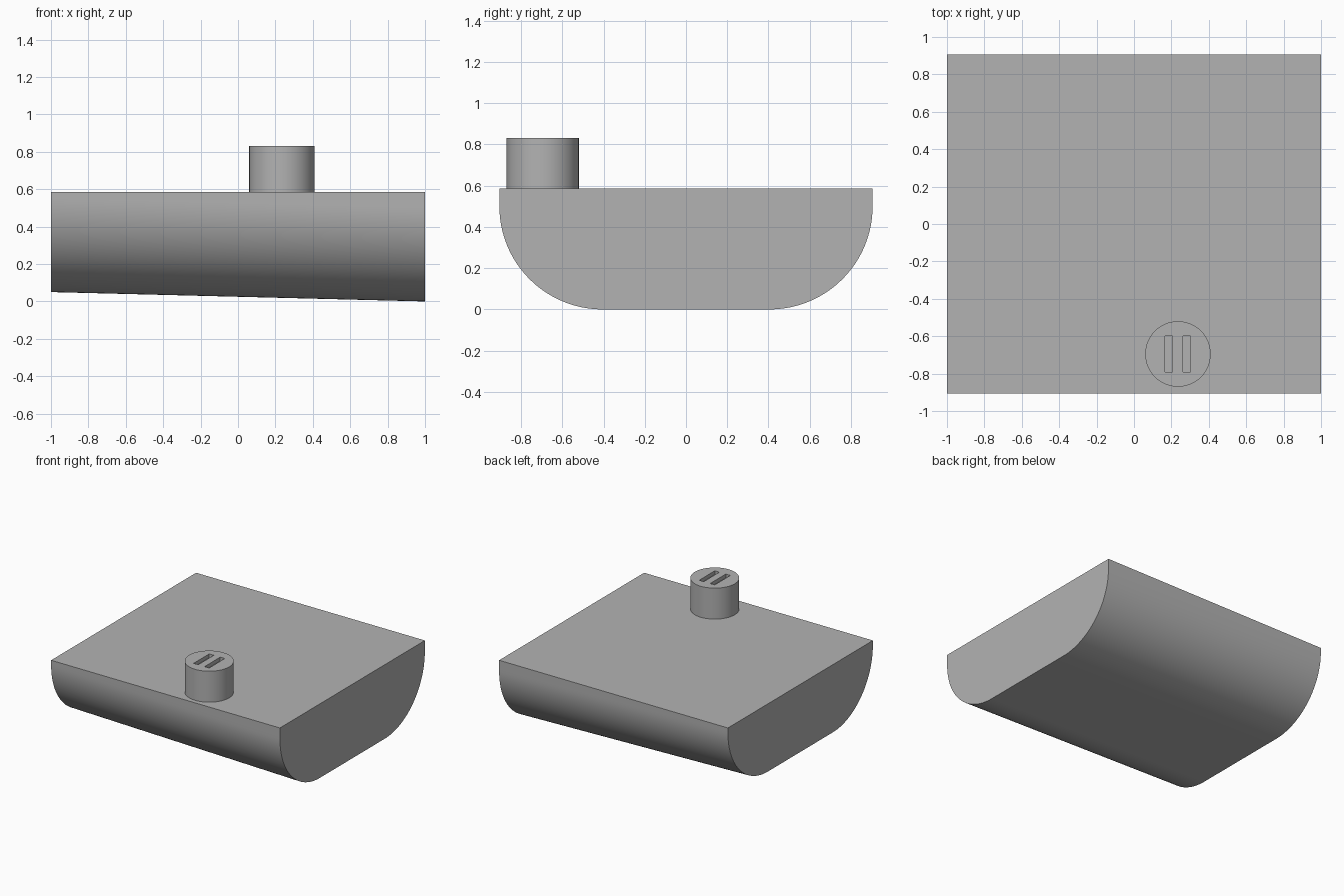
import bpy, bmesh, math

if "Cube" in bpy.data.objects:
    bpy.data.objects.remove(bpy.data.objects["Cube"], do_unlink=True)

grey = bpy.data.materials.new("plain_grey")
grey.use_nodes = True
grey.diffuse_color = (0.45, 0.45, 0.45, 1)
grey.node_tree.nodes["Principled BSDF"].inputs["Base Color"].default_value = (0.45, 0.45, 0.45, 1)

TOP, HALF_Y, RADIUS = 0.585, 0.905, 0.5


def finish(obj):
    obj.data.materials.clear()
    obj.data.materials.append(grey)
    bpy.ops.object.select_all(action='DESELECT')
    obj.select_set(True)
    bpy.context.view_layer.objects.active = obj
    bpy.ops.object.shade_smooth_by_angle(angle=math.radians(30))


def section(floor, steps=32):
    """Half-pill outline: flat top, rounded lower corners, flat underside."""
    half = [(HALF_Y, TOP)]
    for i in range(steps + 1):
        a = math.pi / 2 * i / steps
        half.append((HALF_Y - RADIUS + RADIUS * math.cos(a),
                     floor + RADIUS - RADIUS * math.sin(a)))
    return half + [(-y, z) for y, z in reversed(half)]


# Body: rounded block whose underside slopes down toward +x
bm = bmesh.new()
rings = [[bm.verts.new((x, y, z)) for y, z in section(floor)]
         for x, floor in ((-1, 0.05), (1, 0.0))]
count = len(rings[0])
for i in range(count):
    j = (i + 1) % count
    bm.faces.new((rings[0][i], rings[0][j], rings[1][j], rings[1][i]))
for ring in rings:
    bm.faces.new(ring)
bmesh.ops.recalc_face_normals(bm, faces=bm.faces)
mesh = bpy.data.meshes.new("body")
bm.to_mesh(mesh)
bm.free()
body = bpy.data.objects.new("body", mesh)
bpy.context.collection.objects.link(body)
finish(body)

# Round knob standing on the top near the front edge
KX, KY, KTOP = 0.235, -0.695, 0.83
bpy.ops.mesh.primitive_cylinder_add(vertices=64, radius=0.175, depth=KTOP - TOP,
                                    location=(KX, KY, (KTOP + TOP) / 2))
knob = bpy.context.object
knob.name = "knob"

# Two parallel slots sunk into the knob
for side in (-1, 1):
    bpy.ops.mesh.primitive_cube_add(size=1, location=(KX + side * 0.048, KY, KTOP))
    cutter = bpy.context.object
    cutter.name = "slot_cutter"
    cutter.scale = (0.04, 0.195, 0.06)
    cutter.hide_render = True
    bpy.context.view_layer.objects.active = knob
    cut = knob.modifiers.new("slot", 'BOOLEAN')
    cut.operation = 'DIFFERENCE'
    cut.solver = 'EXACT'
    cut.object = cutter
    bpy.ops.object.modifier_apply(modifier=cut.name)
    bpy.data.objects.remove(cutter, do_unlink=True)
finish(knob)
